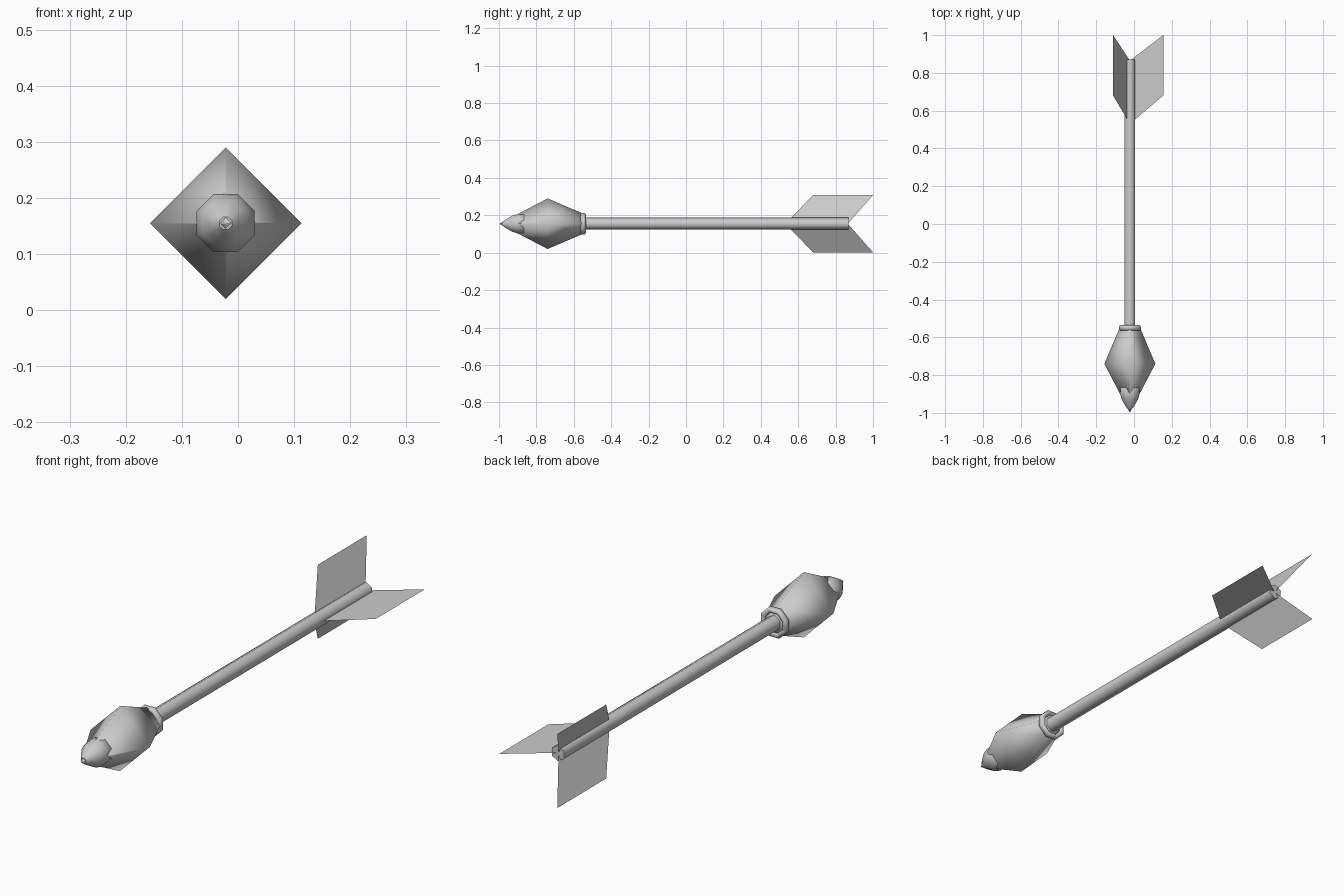
import bpy
import math
from mathutils import Matrix

cube = bpy.data.objects.get("Cube")
if cube:
    bpy.data.objects.remove(cube, do_unlink=True)

AX, AZ = -0.022, 0.155  # centre line of the arrow

grey = bpy.data.materials.new("plain grey")
grey.use_nodes = True
colour = (0.6, 0.6, 0.6, 1)
grey.diffuse_color = colour
grey.node_tree.nodes["Principled BSDF"].inputs["Base Color"].default_value = colour


def add_mesh(name, verts, faces, smooth=True):
    mesh = bpy.data.meshes.new(name)
    mesh.from_pydata(verts, [], faces)
    mesh.materials.append(grey)
    for poly in mesh.polygons:
        poly.use_smooth = smooth and len(poly.vertices) <= 4
    obj = bpy.data.objects.new(name, mesh)
    bpy.context.collection.objects.link(obj)
    return obj


def lathe(name, profile, sides, phase=0.0, closed=False):
    """Turn (y, radius) points around the arrow's centre line."""
    verts, faces = [], []
    for y, r in profile:
        for i in range(sides):
            a = phase + math.tau * i / sides
            verts.append((AX + r * math.cos(a), y, AZ + r * math.sin(a)))
    rings = len(profile)
    for j in range(rings if closed else rings - 1):
        k = (j + 1) % rings
        for i in range(sides):
            n = (i + 1) % sides
            faces.append((j * sides + i, j * sides + n, k * sides + n, k * sides + i))
    if not closed:
        faces.append(tuple(reversed(range(sides))))
        faces.append(tuple(range((rings - 1) * sides, rings * sides)))
    # Outward normals
    faces = [tuple(reversed(f)) for f in faces]
    return add_mesh(name, verts, faces)


# Hexagonal shaft
lathe("shaft", [(-0.56, 0.032), (0.87, 0.032)], 6, math.pi / 6)

# Four-sided head
lathe("head", [(-0.995, 0.002), (-0.74, 0.135), (-0.545, 0.052)], 4)

# Rounded tip cap that breaks through the flat sides of the head
lathe("tip_cap", [(-0.98, 0.012), (-0.965, 0.024), (-0.93, 0.046),
                  (-0.90, 0.056), (-0.865, 0.053), (-0.84, 0.03)], 8, math.pi / 8)

# Collar ring behind the head
section = [(-0.55 + 0.015 * math.cos(a), 0.053 + 0.012 * math.sin(a))
           for a in (-math.tau * i / 6 for i in range(6))]
lathe("collar", section, 8, math.pi / 8, closed=True)

# Three thin fins, evenly spaced
fin = [(0, 0.53, 0), (0.177, 0.68, 0), (0.177, 1.0, 0), (0, 0.865, 0)]
for i, name in enumerate(("left_fin", "upper_right_fin", "lower_right_fin")):
    obj = add_mesh(name, fin, [(0, 1, 2, 3)], smooth=False)
    obj.data.transform(Matrix.Translation((AX, 0, AZ))
                       @ Matrix.Rotation(-math.tau * i / 3, 4, "Y"))
